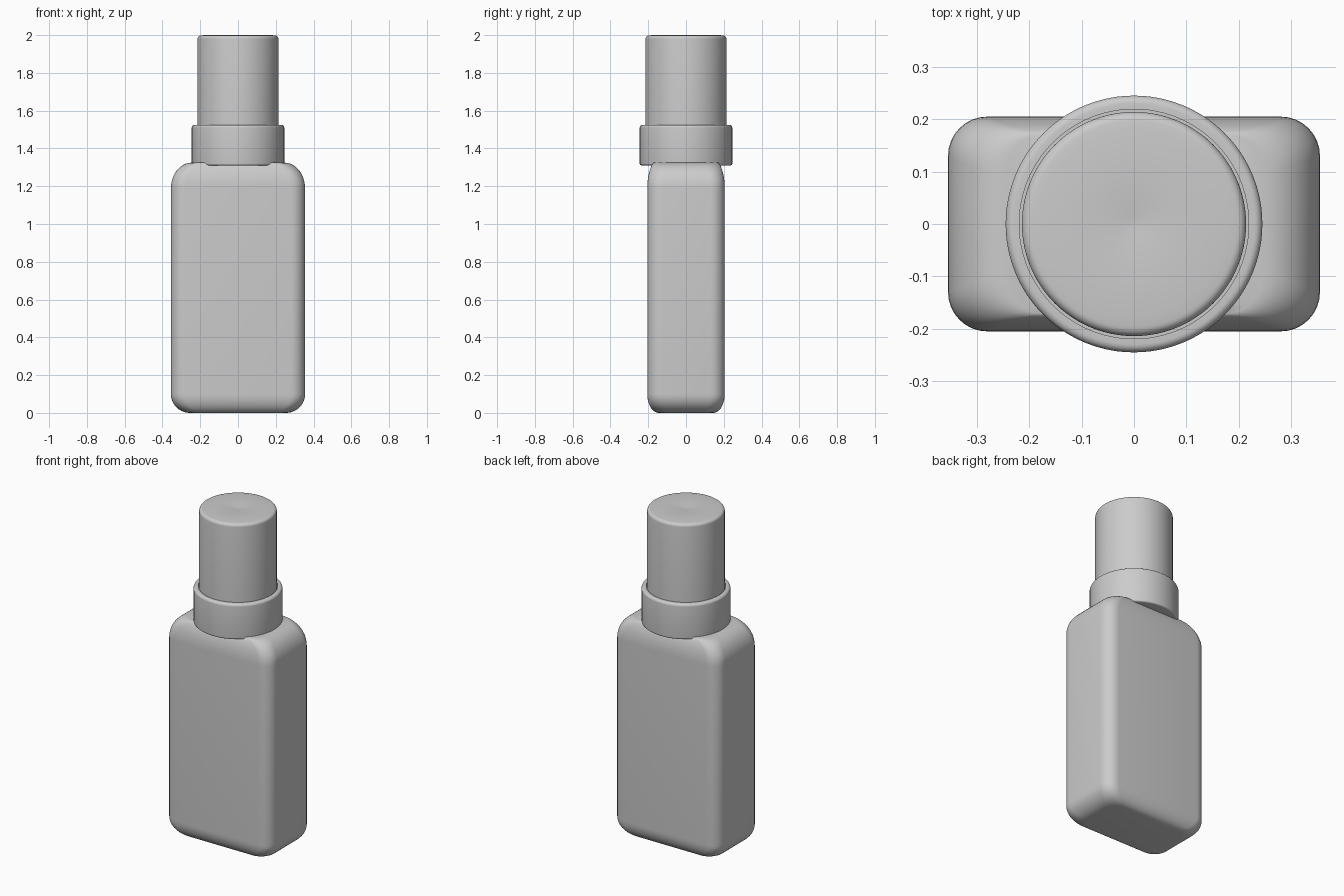
import bpy, bmesh
from math import sin, cos, pi, radians

cube = bpy.data.objects.get("Cube")
if cube:
    bpy.data.objects.remove(cube)

grey = bpy.data.materials.new("light_grey")
grey.use_nodes = True
COLOUR = (0.6, 0.6, 0.6, 1)
grey.diffuse_color = COLOUR
grey.node_tree.nodes["Principled BSDF"].inputs["Base Color"].default_value = COLOUR


def loft(name, rings):
    """Skin closed rings of equal length and close both ends."""
    bm = bmesh.new()
    loops = [[bm.verts.new(p) for p in ring] for ring in rings]
    count = len(loops[0])
    for low, high in zip(loops, loops[1:]):
        for i in range(count):
            j = (i + 1) % count
            bm.faces.new((low[i], low[j], high[j], high[i]))
    bm.faces.new(loops[0][::-1])
    bm.faces.new(loops[-1])
    bmesh.ops.recalc_face_normals(bm, faces=bm.faces)
    mesh = bpy.data.meshes.new(name)
    bm.to_mesh(mesh)
    bm.free()
    mesh.materials.append(grey)
    obj = bpy.data.objects.new(name, mesh)
    bpy.context.collection.objects.link(obj)
    bpy.ops.object.select_all(action='DESELECT')
    obj.select_set(True)
    bpy.context.view_layer.objects.active = obj
    bpy.ops.object.shade_smooth_by_angle(angle=radians(35))
    return obj


def lathe(name, profile, sides=96):
    return loft(name, [[(r * cos(2 * pi * i / sides), r * sin(2 * pi * i / sides), z)
                        for i in range(sides)] for r, z in profile])


def rounded_rect(hx, hy, z, radius=0.075, steps=8):
    pts = []
    for k, (sx, sy) in enumerate(((1, 1), (-1, 1), (-1, -1), (1, -1))):
        for i in range(steps + 1):
            a = (k + i / steps) * pi / 2
            pts.append((sx * (hx - radius) + radius * cos(a),
                        sy * (hy - radius) + radius * sin(a), z))
    return pts


def fillet(r, z, size, start, steps=6):
    """Quarter round about (r, z), starting at an angle in degrees."""
    return [(r + size * cos(radians(start + 90 * i / steps)),
             z + size * sin(radians(start + 90 * i / steps))) for i in range(steps + 1)]


# Bottle body: rounded base, straight walls, soft shoulders
STEPS = 10
angles = [i / STEPS * pi / 2 for i in range(STEPS + 1)]
body = [rounded_rect(0.255 + 0.1 * sin(t), 0.145 + 0.06 * sin(t), 0.1 * (1 - cos(t)))
        for t in angles]
body += [rounded_rect(0.245 + 0.11 * cos(t), 0.172 + 0.033 * max(cos(t), 0) ** 1.5,
                      1.19 + 0.135 * sin(t)) for t in angles]
loft("bottle_body", body)

# Collar with a rounded rim and a recess for the cap
lathe("collar", [(0.15, 1.31)] + fillet(0.235, 1.32, 0.01, -90)
      + fillet(0.23, 1.51, 0.015, 0) + [(0.219, 1.525), (0.219, 1.46)])

# Cap with a rounded top edge and a shallow centre dimple
lathe("cap", [(0.214, 1.46)] + fillet(0.196, 1.98, 0.018, 0)
      + [(0.18, 2.0), (0.035, 2.0), (0.012, 1.996)])
